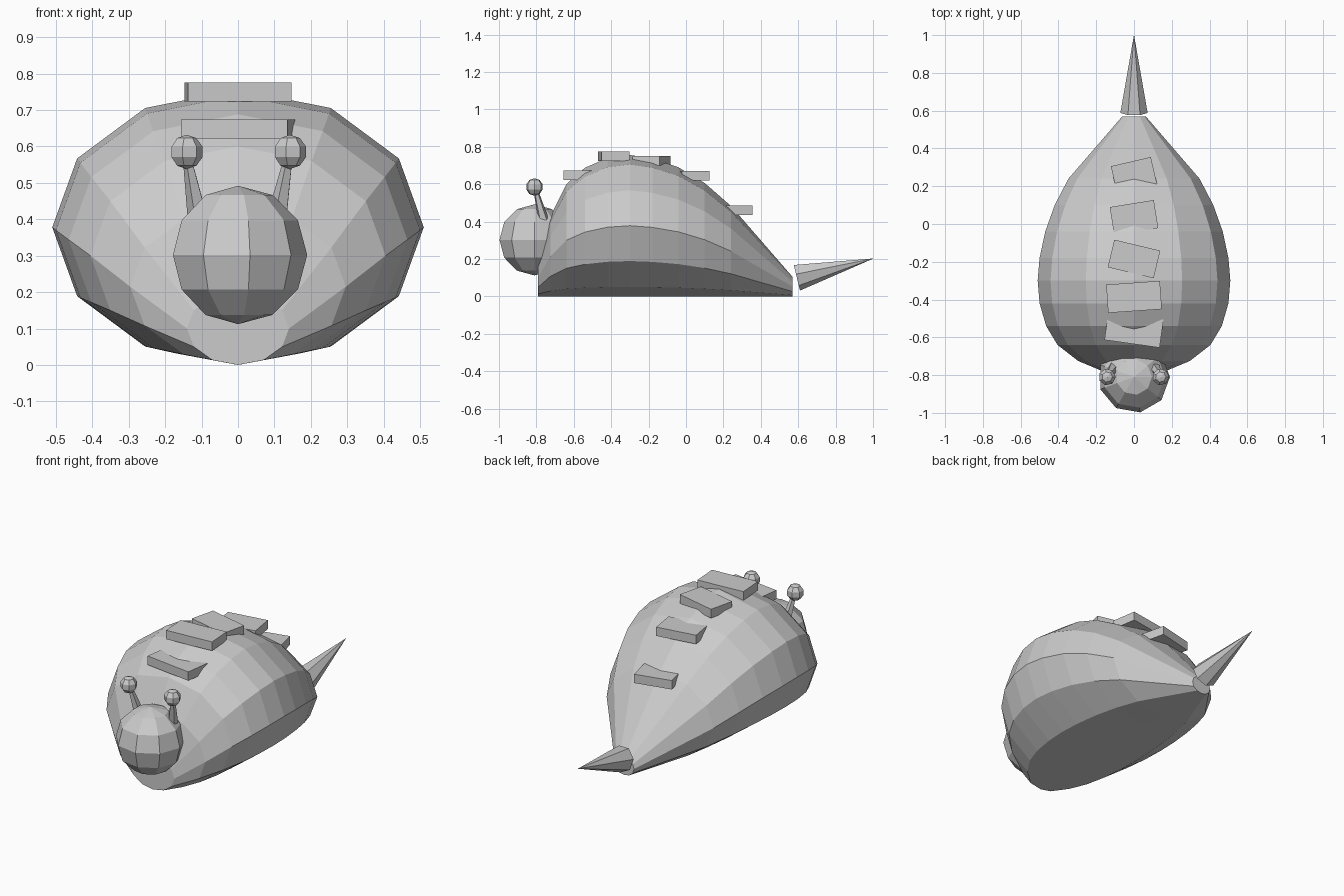
import bpy, bmesh
from math import sin, cos, pi, radians
from mathutils import Vector, Matrix

if "Cube" in bpy.data.objects:
    bpy.data.objects.remove(bpy.data.objects["Cube"])

grey = bpy.data.materials.new("plain grey")
grey.diffuse_color = (0.6, 0.6, 0.6, 1)
grey.use_nodes = True
grey.node_tree.nodes["Principled BSDF"].inputs["Base Color"].default_value = grey.diffuse_color


def finish(name, bm, matrix=None):
    bmesh.ops.recalc_face_normals(bm, faces=bm.faces)
    if matrix:
        bm.transform(matrix)
    mesh = bpy.data.meshes.new(name)
    bm.to_mesh(mesh)
    bm.free()
    mesh.materials.append(grey)
    obj = bpy.data.objects.new(name, mesh)
    bpy.context.collection.objects.link(obj)
    return obj


def loft(name, rings, matrix=None):
    """Skin a stack of equal point rings and cap both ends."""
    bm = bmesh.new()
    loops = [[bm.verts.new(p) for p in ring] for ring in rings]
    n = len(loops[0])
    for a, b in zip(loops, loops[1:]):
        for i in range(n):
            j = (i + 1) % n
            bm.faces.new((a[i], a[j], b[j], b[i]))
    bm.faces.new(loops[0])
    bm.faces.new(loops[-1])
    bmesh.ops.remove_doubles(bm, verts=bm.verts, dist=0.0001)
    return finish(name, bm, matrix)


def circle(r, z, n, phase=0.0):
    return [(r * cos(phase + 2 * pi * i / n), r * sin(phase + 2 * pi * i / n), z) for i in range(n)]


def ball(name, centre, r, segments, rings):
    bm = bmesh.new()
    angles = [pi * k / rings for k in range(1, rings)]
    loops = [[bm.verts.new(p) for p in circle(r * sin(a), -r * cos(a), segments)] for a in angles]
    poles = bm.verts.new((0, 0, -r)), bm.verts.new((0, 0, r))
    for i in range(segments):
        j = (i + 1) % segments
        bm.faces.new((poles[0], loops[0][j], loops[0][i]))
        bm.faces.new((poles[1], loops[-1][i], loops[-1][j]))
        for a, b in zip(loops, loops[1:]):
            bm.faces.new((a[i], a[j], b[j], b[i]))
    return finish(name, bm, Matrix.Translation(centre))


def cone(name, base, tip, r1, r2, n, phase=0.0):
    base, axis = Vector(base), Vector(tip) - Vector(base)
    turn = axis.to_track_quat('Z', 'Y').to_matrix().to_4x4()
    rings = [circle(r1, 0, n, phase), circle(r2, axis.length, n, phase)]
    return loft(name, rings, Matrix.Translation(base) @ turn)


# Domed body: 12-sided rings (y, half width, half height) resting on the ground
sections = [(-0.79, 0.14, 0.10), (-0.725, 0.296, 0.215), (-0.64, 0.405, 0.30),
            (-0.54, 0.465, 0.344), (-0.42, 0.50, 0.37), (-0.30, 0.51, 0.378),
            (-0.18, 0.50, 0.369), (-0.04, 0.47, 0.345), (0.10, 0.42, 0.303),
            (0.24, 0.347, 0.242), (0.57, 0.062, 0.052)]
loft("body", [[(w * cos(pi * i / 6), y, h + h * sin(pi * i / 6)) for i in range(12)]
              for y, w, h in sections])

# Head
ball("head", (0, -0.81, 0.302), 0.19, 9, 6)

# Eye stalks and eyes
for side, s in (("left", -1), ("right", 1)):
    cone(side + "_eye_stalk", (s * 0.11, -0.762, 0.41), (s * 0.142, -0.808, 0.585), 0.029, 0.011, 5)
    ball(side + "_eye", (s * 0.142, -0.81, 0.585), 0.047, 7, 5)

# Tail spike
cone("tail_spike", (0, 0.592, 0.103), (0, 1.0, 0.202), 0.074, 0.0005, 7, -pi / 2)

# Back plates: y, z, width, turn
plates = [(-0.56, 0.648, 0.295, -8), (-0.386, 0.749, 0.285, 4), (-0.185, 0.725, 0.25, -13.5),
          (0.034, 0.645, 0.236, 9), (0.257, 0.46, 0.217, 13)]
for k, (y, z, width, turn) in enumerate(plates, 1):
    bm = bmesh.new()
    bmesh.ops.create_cube(bm, size=1)
    finish("back_plate_%d" % k, bm, Matrix.Translation((0, y, z))
           @ Matrix.Rotation(radians(turn), 4, 'Z') @ Matrix.Diagonal((width, 0.15, 0.052, 1)))
